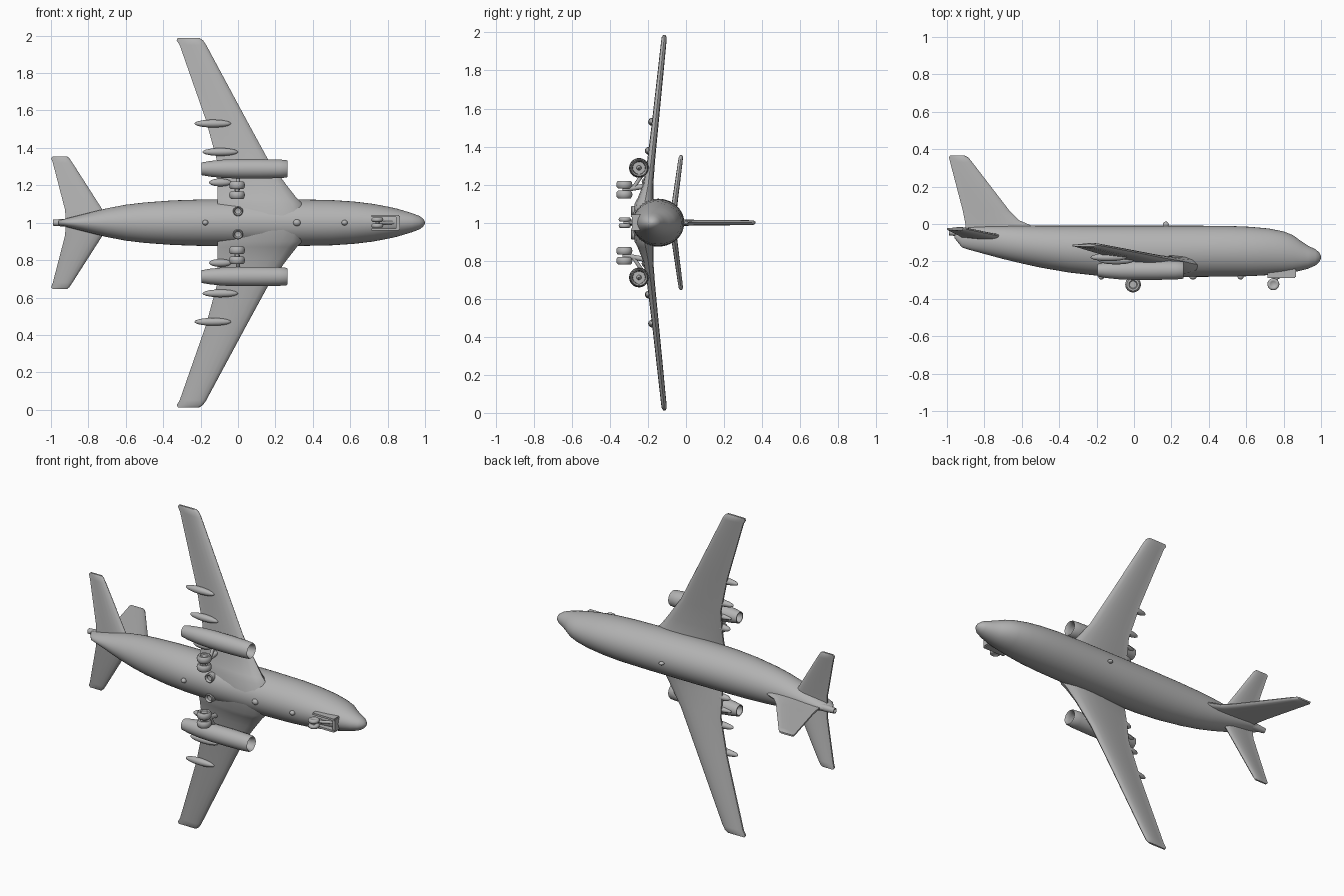
import bpy, bmesh, math
from mathutils import Vector

cube = bpy.data.objects.get("Cube")
if cube:
    bpy.data.objects.remove(cube, do_unlink=True)

grey = bpy.data.materials.new("plain_grey")
grey.use_nodes = True
GREY = (0.45, 0.45, 0.45, 1)
grey.diffuse_color = GREY
grey.node_tree.nodes["Principled BSDF"].inputs["Base Color"].default_value = GREY

MID = 1.0  # height of the aircraft's centre plane; its nose is +x, its roof +y


def loft(name, rings, angle=40):
    """Skin a list of equal-length point rings and cap both ends."""
    bm = bmesh.new()
    rows = [[bm.verts.new(p) for p in ring] for ring in rings]
    n = len(rows[0])
    for a, b in zip(rows, rows[1:]):
        for i in range(n):
            j = (i + 1) % n
            bm.faces.new((a[i], a[j], b[j], b[i]))
    bm.faces.new(rows[0])
    bm.faces.new(rows[-1])
    bmesh.ops.recalc_face_normals(bm, faces=bm.faces[:])
    mesh = bpy.data.meshes.new(name)
    bm.to_mesh(mesh)
    bm.free()
    mesh.materials.append(grey)
    ob = bpy.data.objects.new(name, mesh)
    bpy.context.collection.objects.link(ob)
    bpy.ops.object.select_all(action='DESELECT')
    ob.select_set(True)
    bpy.context.view_layer.objects.active = ob
    bpy.ops.object.shade_smooth_by_angle(angle=math.radians(angle))
    return ob


def turned(name, origin, axis, profile, n=24, angle=40):
    """Solid of revolution; profile holds (distance along axis, radius)."""
    axis = Vector(axis).normalized()
    u = axis.orthogonal().normalized()
    v = axis.cross(u)
    rings = []
    for d, r in profile:
        r = max(r, 0.0004)
        rings.append([Vector(origin) + axis * d + r * (math.cos(t) * u + math.sin(t) * v)
                      for t in (2 * math.pi * i / n for i in range(n))])
    return loft(name, rings, angle)


def rod(name, a, b, r, n=12):
    d = Vector(b) - Vector(a)
    return turned(name, a, d, [(0, r), (d.length, r)], n)


def pod(name, centre, half, n=16, steps=10):
    """Ellipsoid stretched along x."""
    cx, cy, cz = centre
    rings = []
    for k in range(steps + 1):
        a = math.pi * k / steps
        s = max(math.sin(a), 0.01)
        rings.append([(cx - half[0] * math.cos(a), cy + half[1] * s * math.cos(t),
                       cz + half[2] * s * math.sin(t))
                      for t in (2 * math.pi * i / n for i in range(n))])
    return loft(name, rings, 60)


def box(name, lo, hi):
    return loft(name, [[(x, lo[1], lo[2]), (x, hi[1], lo[2]), (x, hi[1], hi[2]), (x, lo[1], hi[2])]
                       for x in (lo[0], hi[0])], 30)


def foil(x_lead, x_trail, thick, place, n=9):
    """Aerofoil outline; place(x, t) sets a point at thickness offset t."""
    upper, lower = [], []
    for i in range(n + 1):
        f = (1 - math.cos(math.pi * i / n)) / 2
        t = thick * (1.48 * math.sqrt(f) - 0.63 * f - 1.76 * f**2 + 1.42 * f**3 - 0.45 * f**4)
        t = max(t, 0.005 if 0 < i else 0.0)
        x = x_lead + (x_trail - x_lead) * f
        upper.append(place(x, t))
        if i:
            lower.append(place(x, -t))
    return upper + lower[::-1]


# Fuselage: x, roof y, belly y, half width
stations = [
    (-0.96, -0.035, -0.075, 0.012), (-0.92, -0.024, -0.125, 0.022), (-0.88, -0.018, -0.138, 0.032),
    (-0.80, -0.013, -0.160, 0.052), (-0.70, -0.010, -0.187, 0.077), (-0.60, -0.009, -0.211, 0.096),
    (-0.50, -0.009, -0.233, 0.108), (-0.35, -0.009, -0.259, 0.119), (-0.20, -0.009, -0.276, 0.124),
    (0.00, -0.009, -0.284, 0.126), (0.30, -0.009, -0.283, 0.125), (0.50, -0.010, -0.281, 0.121),
    (0.62, -0.015, -0.279, 0.113), (0.72, -0.024, -0.273, 0.101), (0.80, -0.040, -0.266, 0.086),
    (0.85, -0.060, -0.259, 0.075), (0.89, -0.089, -0.249, 0.063), (0.93, -0.116, -0.239, 0.051),
    (0.97, -0.135, -0.222, 0.036), (0.99, -0.152, -0.204, 0.021), (1.00, -0.172, -0.183, 0.005)]
N = 40
loft("fuselage", [[(x, (top + bot) / 2 + (top - bot) / 2 * math.cos(t), MID + w * math.sin(t))
                   for t in (2 * math.pi * i / N for i in range(N))]
                  for x, top, bot, w in stations], 60)

# Tail cone outlet
turned("tail_outlet", (-0.99, -0.045, MID), (1, 0, 0),
       [(0.03, 0), (0.03, 0.010), (0, 0.012), (0, 0.016), (0.05, 0.020), (0.12, 0.022)], 16)

# Fin: y, leading x, trailing x, thickness
fin = [(-0.05, -0.50, -0.90, 0.040), (-0.01, -0.545, -0.90, 0.036), (0.02, -0.615, -0.905, 0.032),
       (0.07, -0.665, -0.915, 0.030), (0.33, -0.865, -0.983, 0.026), (0.355, -0.885, -0.989, 0.022),
       (0.365, -0.905, -0.985, 0.010)]
loft("tail_fin", [foil(a, b, th, lambda x, t, y=y: (x, y, MID + t)) for y, a, b, th in fin])

# Lifting surfaces: span, y, leading x, trailing x, thickness
wing = [(0.00, -0.222, 0.37, -0.11, 0.120), (0.10, -0.218, 0.345, -0.11, 0.105),
        (0.13, -0.212, 0.315, -0.11, 0.085), (0.20, -0.199, 0.26, -0.11, 0.055),
        (0.33, -0.183, 0.165, -0.112, 0.042), (0.55, -0.159, 0.045, -0.172, 0.036),
        (0.95, -0.117, -0.170, -0.312, 0.029), (0.975, -0.115, -0.187, -0.328, 0.026),
        (0.987, -0.114, -0.205, -0.322, 0.012)]
stabiliser = [(0.00, -0.070, -0.67, -0.92, 0.036), (0.07, -0.064, -0.725, -0.925, 0.032),
              (0.32, -0.030, -0.885, -0.990, 0.025), (0.345, -0.027, -0.902, -0.999, 0.022),
              (0.355, -0.026, -0.915, -0.990, 0.010)]

# Long nacelle with hollow intake and exhaust
nacelle = [(0.19, 0), (0.19, 0.032), (0.24, 0.034), (0.258, 0.038), (0.265, 0.043), (0.258, 0.047),
           (0.22, 0.050), (0.12, 0.052), (0.00, 0.052), (-0.08, 0.049), (-0.15, 0.042), (-0.195, 0.034),
           (-0.195, 0.029), (-0.14, 0.027), (-0.14, 0)]


def tyre(name, centre, radius, half):
    turned(name, centre, (0, 0, 1),
           [(-half * 0.7, 0), (-half * 0.7, radius * 0.45), (-half, radius * 0.55), (-half, radius * 0.8),
            (-half * 0.6, radius * 0.96), (0, radius), (half * 0.6, radius * 0.96), (half, radius * 0.8),
            (half, radius * 0.55), (half * 0.7, radius * 0.45), (half * 0.7, 0)], 24, 50)


for side, s in (("left", -1), ("right", 1)):
    for name, spans in (("wing", wing), ("stabiliser", stabiliser)):
        loft(f"{side}_{name}", [foil(a, b, th, lambda x, t, y=y, z=z: (x, y + t, MID + s * z))
                                for z, y, a, b, th in spans])
    # Engine
    ez = MID + s * 0.288
    turned(f"{side}_nacelle", (0, -0.247, ez), (1, 0, 0), nacelle, 28)
    turned(f"{side}_spinner", (0.185, -0.247, ez), (1, 0, 0), [(0, 0.014), (0.02, 0.010), (0.036, 0)], 14)
    pod(f"{side}_pylon", (0.02, -0.205, ez), (0.19, 0.025, 0.022))
    # Flap track fairings under the trailing edge
    for i, (x, y, z, h) in enumerate(((-0.135, -0.178, 0.53, 0.098), (-0.095, -0.195, 0.378, 0.095),
                                      (-0.095, -0.212, 0.215, 0.060))):
        pod(f"{side}_flap_fairing_{i + 1}", (x, y, MID + s * z), (h, 0.021, 0.021))
    # Main landing gear
    for i, z in enumerate((0.148, 0.200)):
        tyre(f"{side}_main_wheel_{i + 1}", (-0.005, -0.324, MID + s * z), 0.042, 0.020)
    rod(f"{side}_main_axle", (-0.005, -0.324, MID + s * 0.135), (-0.005, -0.324, MID + s * 0.213), 0.010)
    rod(f"{side}_main_strut", (-0.005, -0.324, MID + s * 0.174), (0, -0.20, MID + s * 0.195), 0.014)
    rod(f"{side}_main_brace", (0, -0.280, MID + s * 0.178), (0, -0.235, MID + s * 0.245), 0.010)
    # Raised wheel well rim on the belly
    turned(f"{side}_wheel_well_rim", (0, -0.25, MID + s * 0.062), (0, -1, 0),
           [(0, 0.027), (0.034, 0.027), (0.038, 0.023), (0.034, 0.018), (0.025, 0.016), (0.02, 0)], 20)
    # Nose gear wheel and door
    tyre(f"{side}_nose_wheel", (0.745, -0.322, MID + s * 0.016), 0.032, 0.011)
    box(f"{side}_nose_gear_door", (0.715, -0.290, MID + s * 0.036 - 0.006),
        (0.860, -0.235, MID + s * 0.036 + 0.006))

# Nose gear leg, brace and steering block
rod("nose_strut", (0.745, -0.322, MID), (0.755, -0.25, MID), 0.010)
rod("nose_axle", (0.745, -0.322, MID - 0.022), (0.745, -0.322, MID + 0.022), 0.008)
rod("nose_brace", (0.75, -0.295, MID), (0.84, -0.25, MID), 0.009)
box("nose_gear_crossbar", (0.845, -0.284, MID - 0.036), (0.865, -0.235, MID + 0.036))

# Small aerials and lights on the roof and belly
pod("roof_beacon", (0.17, -0.004, MID), (0.016, 0.017, 0.010))
for i, (x, r) in enumerate(((0.315, 0.020), (0.57, 0.016), (-0.175, 0.016))):
    pod(f"belly_aerial_{i + 1}", (x, -0.281, MID), (r, 0.016, r * 0.9))
